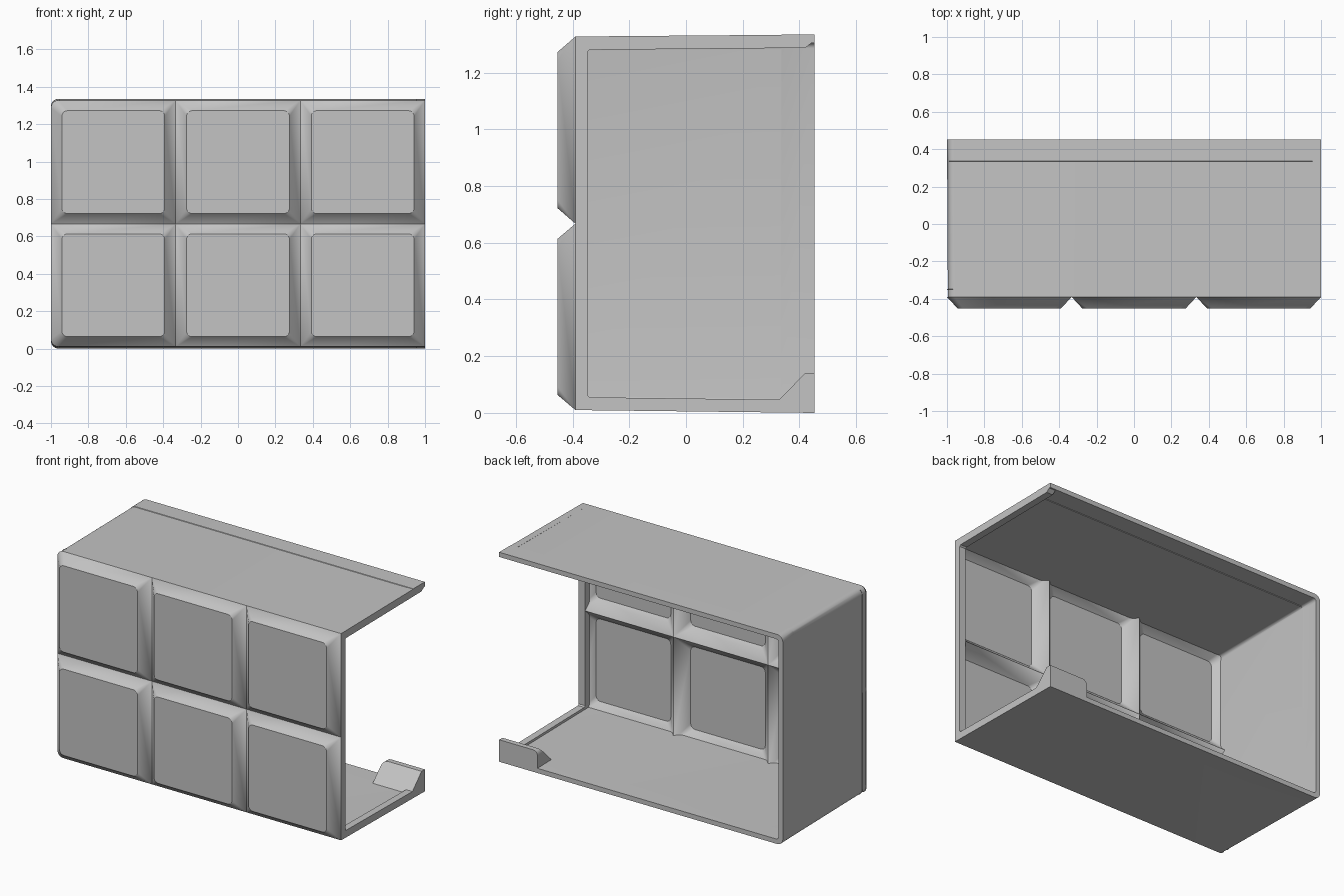
import bpy, bmesh, math

if "Cube" in bpy.data.objects:
    bpy.data.objects.remove(bpy.data.objects["Cube"], do_unlink=True)

grey = bpy.data.materials.new("light_grey")
grey.use_nodes = True
colour = (0.55, 0.55, 0.55, 1)
grey.diffuse_color = colour
grey.node_tree.nodes["Principled BSDF"].inputs["Base Color"].default_value = colour

FRONT, GROOVE, BACK = -0.453, -0.39, 0.453
LOW, MID, HIGH = 0.01, 0.667, 1.327
WALL = 0.03
ROUND = 0.04


def finish(name, bm):
    mesh = bpy.data.meshes.new(name)
    bm.to_mesh(mesh)
    bm.free()
    mesh.materials.append(grey)
    obj = bpy.data.objects.new(name, mesh)
    bpy.context.collection.objects.link(obj)
    bpy.ops.object.select_all(action='DESELECT')
    obj.select_set(True)
    bpy.context.view_layer.objects.active = obj
    bpy.ops.object.shade_smooth_by_angle(angle=math.radians(30))
    return obj


def arc(cx, cz, r, start, steps=6):
    """Quarter circle in the xz plane, counterclockwise from the front."""
    return [(cx + r * math.cos(math.radians(start + 90 * i / steps)),
             cz + r * math.sin(math.radians(start + 90 * i / steps)))
            for i in range(steps + 1)]


def rounded_rect(x0, x1, z0, z1, radii):
    """Corner radii in order: upper right, upper left, lower left, lower right."""
    a, b, c, d = radii
    return (arc(x1 - a, z1 - a, a, 0) + arc(x0 + b, z1 - b, b, 90)
            + arc(x0 + c, z0 + c, c, 180) + arc(x1 - d, z0 + d, d, 270))


# Front: two rows of three raised panels with sloped borders, hollow behind
def panel_sheet(name, y_edge, y_face, half, inward):
    bm = bmesh.new()
    for row, (z0, z1) in enumerate(((LOW, MID), (MID, HIGH))):
        for col in range(3):
            x0 = -1 + col * 2 / 3
            x1 = x0 + 2 / 3
            cx, cz = (x0 + x1) / 2, (z0 + z1) / 2
            r = ROUND if col == 0 else 0
            edge = rounded_rect(x0, x1, z0, z1, (0, r * row, r * (1 - row), 0))
            face = rounded_rect(cx - half, cx + half, cz - half, cz + half, [0.03] * 4)
            a = [bm.verts.new((x, y_edge, z)) for x, z in edge]
            b = [bm.verts.new((x, y_face, z)) for x, z in face]
            for i in range(len(a)):
                j = (i + 1) % len(a)
                bm.faces.new((a[i], a[j], b[j], b[i]))
            bm.faces.new(b)
    bmesh.ops.remove_doubles(bm, verts=bm.verts, dist=0.0005)
    if inward:
        bmesh.ops.reverse_faces(bm, faces=bm.faces)
    return finish(name, bm)


panel_sheet("front_panels", GROOVE, FRONT, 0.275, False)
panel_sheet("front_panels_inside", GROOVE + 0.042, FRONT + WALL, 0.263, True)


# Top, closed side and bottom: one wrapped wall, slightly tapered to the front
def wrap(x0, z0, z1, r):
    return ([(1, z1)] + arc(x0 + r, z1 - r, r, 90)
            + arc(x0 + r, z0 + r, r, 180) + [(1, z0)])


stations = [(GROOVE, -0.995, LOW, HIGH), (0.335, -0.999, 0.002, 1.332),
            (0.337, -0.999, 0.002, 1.335), (BACK, -1, 0, 1.335)]
bm = bmesh.new()
loops = []
for y, x0, z0, z1 in stations:
    outer = wrap(x0, z0, z1, ROUND)
    inner = wrap(x0 + WALL, z0 + WALL, z1 - WALL, ROUND - 0.02)
    loops.append([bm.verts.new((x, y, z)) for x, z in outer + inner[::-1]])
count = len(loops[0])
for a, b in zip(loops, loops[1:]):
    for i in range(count):
        j = (i + 1) % count
        bm.faces.new((a[i], a[j], b[j], b[i]))
for loop in (loops[0], loops[-1]):
    for i in range(count // 2 - 1):
        bm.faces.new((loop[i], loop[i + 1], loop[count - 2 - i], loop[count - 1 - i]))
bmesh.ops.recalc_face_normals(bm, faces=bm.faces)
finish("wrapped_wall", bm)


def prism(name, profile, x0, x1, soften=None):
    """Extrude a yz profile along x; soften rounds its end corner at that height."""
    bm = bmesh.new()
    face = bm.faces.new([bm.verts.new((x0, y, z)) for y, z in profile])
    ext = bmesh.ops.extrude_face_region(bm, geom=[face])
    moved = [v for v in ext["geom"] if isinstance(v, bmesh.types.BMVert)]
    bmesh.ops.translate(bm, verts=moved, vec=(x1 - x0, 0, 0))
    if soften is not None:
        edges = [e for e in bm.edges if all(
            abs(v.co.x - x0) < 0.001 and abs(v.co.z - soften) < 0.001 for v in e.verts)]
        bmesh.ops.bevel(bm, geom=edges, offset=0.03, segments=4, profile=0.5,
                        affect='EDGES')
    bmesh.ops.recalc_face_normals(bm, faces=bm.faces)
    return finish(name, bm)


# Flange around the open side
prism("open_side_flange", [
    (GROOVE, LOW), (BACK, 0), (BACK, 0.045), (-0.34, 0.055), (-0.348, 0.063),
    (-0.348, 1.272), (-0.34, 1.28), (0.42, 1.287), (BACK, 1.312),
    (BACK, 1.334), (GROOVE, HIGH)], 0.955, 1)

# Wedge-shaped catch at the lower back corner
prism("corner_catch", [(0.31, 0.028), (0.42, 0.14), (BACK, 0.14), (BACK, 0.004),
                       (0.31, 0.01)], 0.73, 1, soften=0.14)
